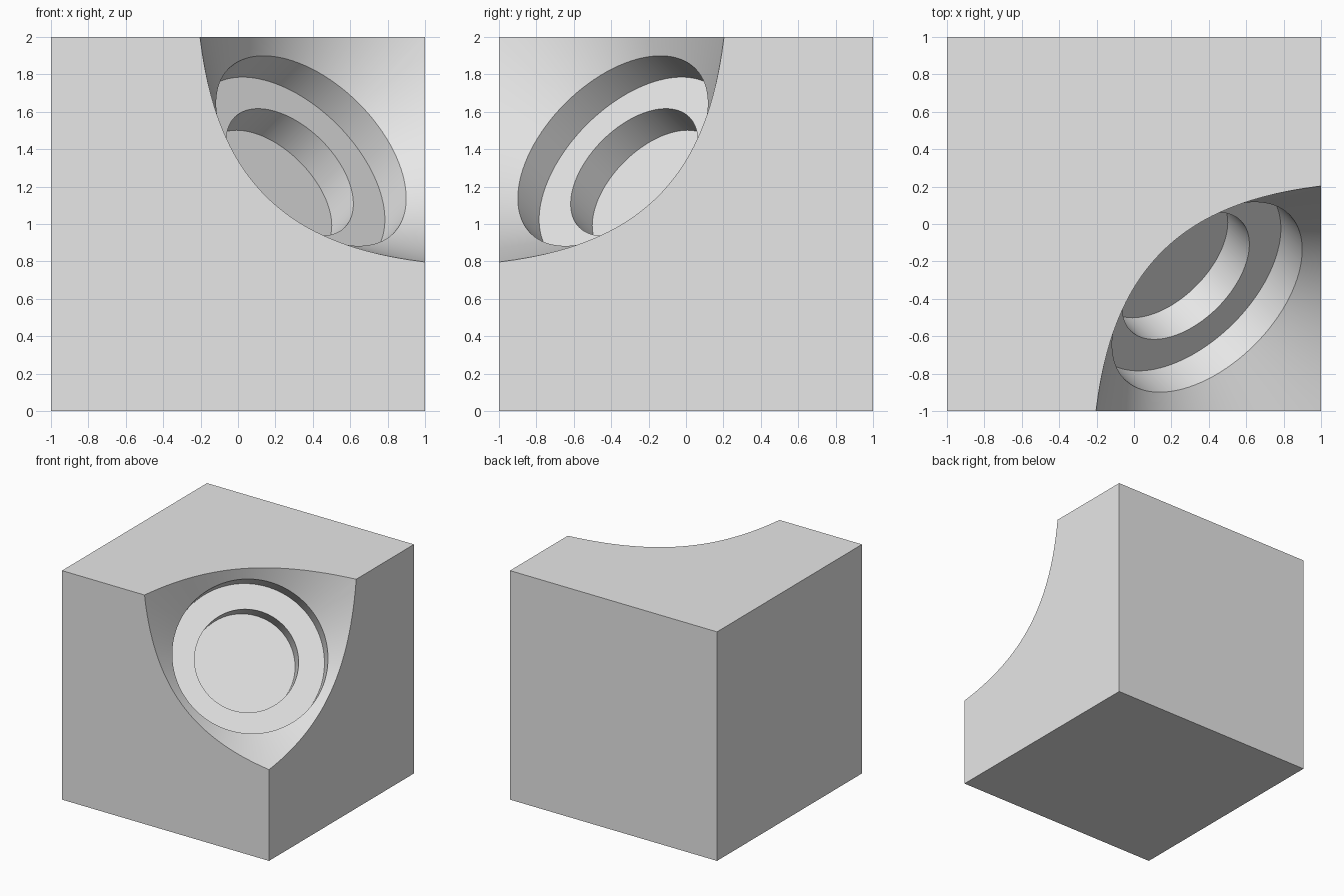
import bpy, bmesh, math
from mathutils import Vector

cube = bpy.data.objects.get("Cube")
if cube:
    bpy.data.objects.remove(cube, do_unlink=True)

# Single plain grey
grey = bpy.data.materials.new("light_grey")
grey.use_nodes = True
colour = (0.8, 0.8, 0.8, 1)
grey.diffuse_color = colour
grey.node_tree.nodes["Principled BSDF"].inputs["Base Color"].default_value = colour


def make_object(name, bm):
    bmesh.ops.recalc_face_normals(bm, faces=bm.faces)
    mesh = bpy.data.meshes.new(name)
    bm.to_mesh(mesh)
    bm.free()
    mesh.materials.append(grey)
    obj = bpy.data.objects.new(name, mesh)
    bpy.context.collection.objects.link(obj)
    return obj


def lathe(name, profile, steps):
    """Solid of revolution about z from (radius, height) points."""
    bm = bmesh.new()
    rings = [[bm.verts.new((r * math.cos(a), r * math.sin(a), h))
              for a in (math.tau * i / steps for i in range(steps))]
             for r, h in profile]
    for low, high in zip(rings, rings[1:]):
        for i in range(steps):
            j = (i + 1) % steps
            bm.faces.new((low[i], low[j], high[j], high[i]))
    bm.faces.new(rings[0])
    bm.faces.new(rings[-1])
    return make_object(name, bm)


# Cube body
bm = bmesh.new()
bmesh.ops.create_cube(bm, size=2)
bmesh.ops.translate(bm, verts=bm.verts, vec=(0, 0, 1))
body = make_object("corner_block", bm)

# Stepped bore opening into a 45 degree countersink, along the corner diagonal
bore, counterbore, rim = 0.416, 0.6225, 1.85
floor, ledge, mouth = 0.28, 0.48, 0.6775
profile = [(bore, floor), (bore, ledge), (counterbore, ledge),
           (counterbore, mouth), (rim, mouth + rim - counterbore)]
cutter = lathe("countersink_cutter", profile, 96)
cutter.rotation_mode = 'QUATERNION'
cutter.rotation_quaternion = Vector((1, -1, 1)).to_track_quat('Z', 'Y')
cutter.location = (0, 0, 1)
cutter.hide_render = True

# Cut the corner, then drop the cutter
cut = body.modifiers.new("corner_cut", 'BOOLEAN')
cut.operation = 'DIFFERENCE'
cut.solver = 'EXACT'
cut.object = cutter
bpy.context.view_layer.objects.active = body
body.select_set(True)
cutter.select_set(False)
bpy.ops.object.modifier_apply(modifier=cut.name)
bpy.data.objects.remove(cutter, do_unlink=True)
bpy.ops.object.shade_smooth_by_angle(angle=math.radians(30))
